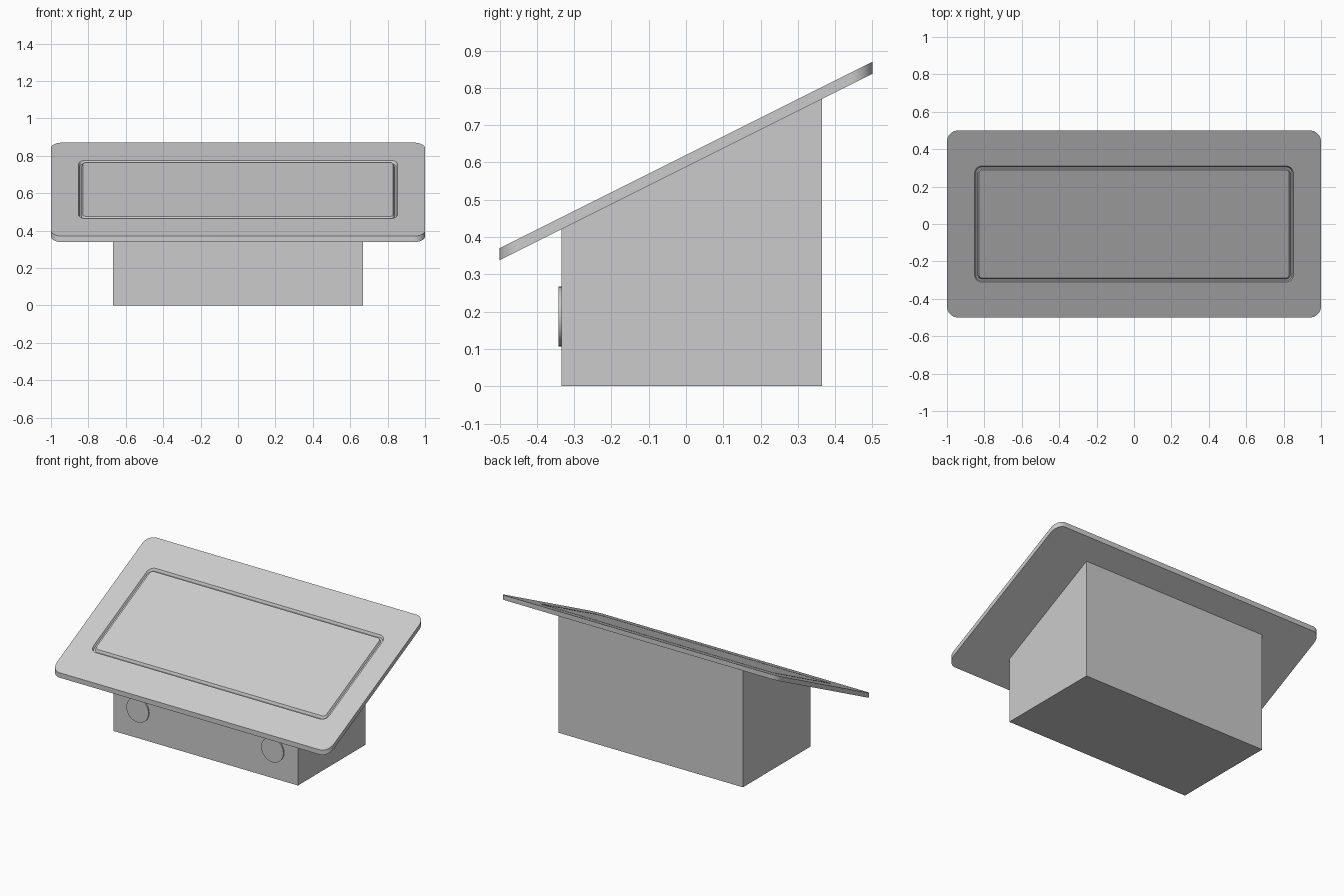
import bpy, bmesh, math

if "Cube" in bpy.data.objects:
    bpy.data.objects.remove(bpy.data.objects["Cube"])

grey = bpy.data.materials.new("plain grey")
grey.diffuse_color = (0.6, 0.6, 0.6, 1)
grey.use_nodes = True
grey.node_tree.nodes["Principled BSDF"].inputs["Base Color"].default_value = grey.diffuse_color


def finish(name, bm, smooth=False):
    bmesh.ops.recalc_face_normals(bm, faces=bm.faces[:])
    me = bpy.data.meshes.new(name)
    bm.to_mesh(me)
    bm.free()
    me.materials.append(grey)
    ob = bpy.data.objects.new(name, me)
    bpy.context.collection.objects.link(ob)
    if smooth:
        bpy.ops.object.select_all(action='DESELECT')
        ob.select_set(True)
        bpy.context.view_layer.objects.active = ob
        bpy.ops.object.shade_smooth_by_angle(angle=math.radians(25))
    return ob


def slope(y, offset):
    # height of the tilted top plane
    return 0.62 + 0.5 * y + offset


def ring(bm, hx, hy, r, offset, seg=8):
    # rounded rectangle lying on the tilted plane
    out = []
    for q, (sx, sy) in enumerate([(1, 1), (-1, 1), (-1, -1), (1, -1)]):
        for i in range(seg + 1):
            a = math.pi / 2 * (q + i / seg)
            x = sx * (hx - r) + r * math.cos(a)
            y = sy * (hy - r) + r * math.sin(a)
            out.append(bm.verts.new((x, y, slope(y, offset))))
    return out


# Tilted top plate with a rectangular groove
bm = bmesh.new()
rings = [ring(bm, *p) for p in [
    (1.0, 0.5, 0.06, -0.032),
    (1.0, 0.5, 0.06, 0),
    (0.852, 0.311, 0.04, 0),
    (0.846, 0.305, 0.034, -0.014),
    (0.836, 0.295, 0.026, -0.014),
    (0.83, 0.289, 0.02, 0),
]]
for a, b in zip(rings, rings[1:]):
    n = len(a)
    for i in range(n):
        j = (i + 1) % n
        bm.faces.new((a[i], a[j], b[j], b[i]))
bm.faces.new(rings[0])
bm.faces.new(rings[-1])
finish("top_plate", bm, True)

# Wedge body under the plate
bm = bmesh.new()
bmesh.ops.create_cube(bm, size=1)
for v in bm.verts:
    y = -0.334 if v.co.y < 0 else 0.365
    z = 0 if v.co.z < 0 else slope(y, -0.032)
    v.co = (0.667 if v.co.x > 0 else -0.667, y, z)
finish("body", bm)

# Round discs on the front
for side, sx in (("left", -1), ("right", 1)):
    bm = bmesh.new()
    bmesh.ops.create_cone(bm, cap_ends=True, segments=40,
                          radius1=0.08, radius2=0.08, depth=0.016)
    for v in bm.verts:
        x, y, z = v.co
        v.co = (x + sx * 0.487, z - 0.334, y + 0.187)
    finish(side + "_disc", bm, True)
